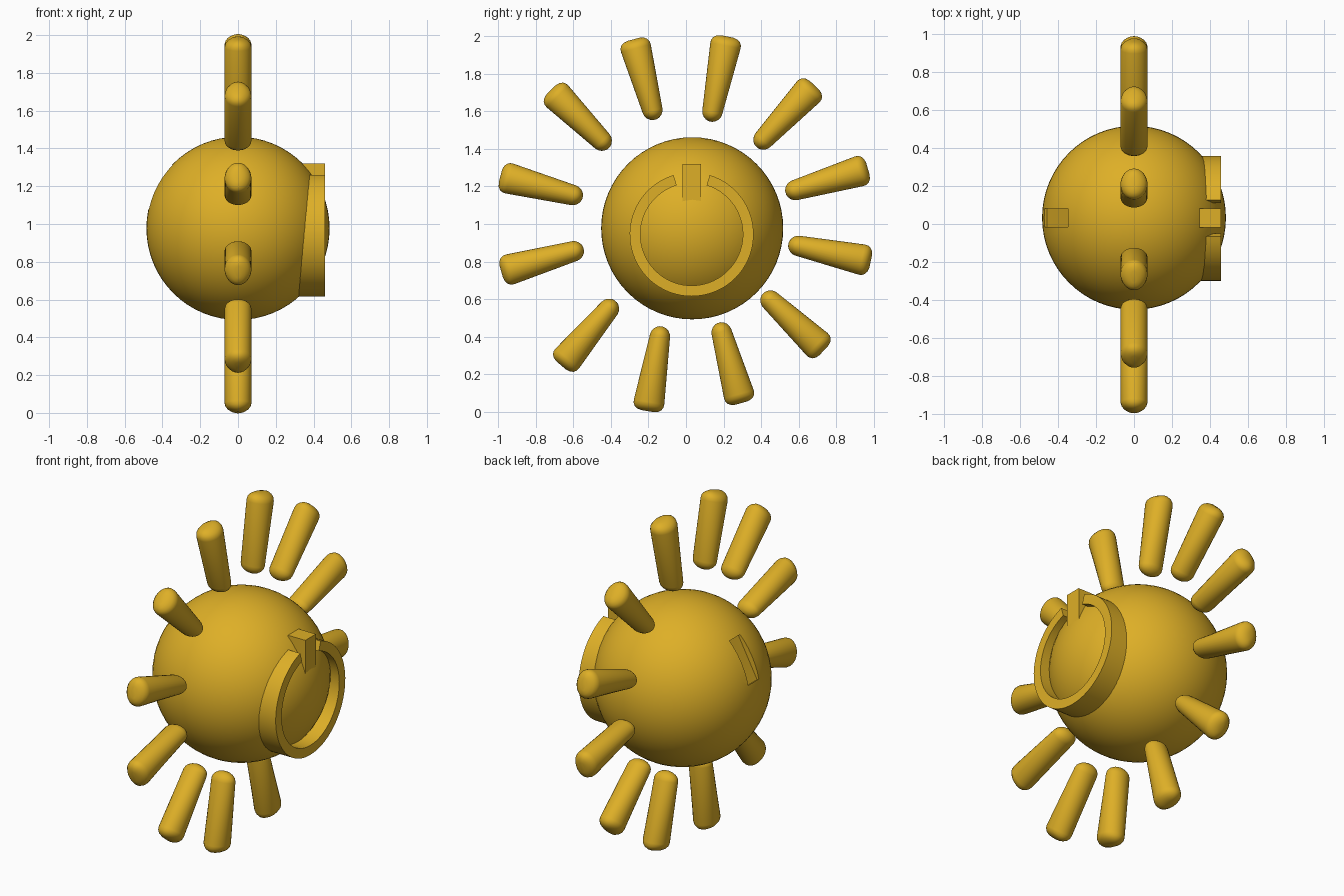
import bpy, bmesh, math
from mathutils import Vector, Matrix

if "Cube" in bpy.data.objects:
    bpy.data.objects.remove(bpy.data.objects["Cube"])

gold = bpy.data.materials.new("gold")
gold.diffuse_color = (0.73, 0.43, 0.02, 1)
gold.use_nodes = True
gold.node_tree.nodes["Principled BSDF"].inputs["Base Color"].default_value = gold.diffuse_color

C = Vector((0, 0.033, 0.977))   # ball centre
R = 0.485


def finish(name, bm, angle=35):
    bmesh.ops.recalc_face_normals(bm, faces=bm.faces)
    me = bpy.data.meshes.new(name)
    bm.to_mesh(me)
    bm.free()
    ob = bpy.data.objects.new(name, me)
    bpy.context.collection.objects.link(ob)
    me.materials.append(gold)
    activate(ob)
    bpy.ops.object.shade_smooth_by_angle(angle=math.radians(angle))
    return ob


def activate(ob):
    bpy.ops.object.select_all(action='DESELECT')
    ob.select_set(True)
    bpy.context.view_layer.objects.active = ob


def box(name, matrix):
    bm = bmesh.new()
    bmesh.ops.create_cube(bm, size=1, matrix=matrix)
    return finish(name, bm)


# Ball with a shallow groove on the -x side
bm = bmesh.new()
bmesh.ops.create_uvsphere(bm, u_segments=64, v_segments=32, radius=R,
                          matrix=Matrix.Translation(C))
ball = finish("ball", bm)
a = math.radians(28)
mid = C + 0.55 * Vector((-math.cos(a), 0, math.sin(a)))
cutter = box("groove_cutter", Matrix.Translation(mid) @ Matrix.Rotation(a, 4, 'Y')
             @ Matrix.Diagonal((0.2, 0.1, 0.265, 1)))
cutter.hide_render = True
mod = ball.modifiers.new("groove", 'BOOLEAN')
mod.operation, mod.object, mod.solver = 'DIFFERENCE', cutter, 'EXACT'
activate(ball)
bpy.ops.object.modifier_apply(modifier=mod.name)
bpy.data.objects.remove(cutter)
bpy.ops.object.shade_smooth_by_angle(angle=math.radians(35))

# Open ring on the +x side, with a gap at the top
bm = bmesh.new()
gap, n, sections = math.radians(17), 64, []
for i in range(n + 1):
    t = gap + (2 * math.pi - 2 * gap) * i / n
    sections.append([bm.verts.new((x, 0.03 + r * math.sin(t), 0.945 + r * math.cos(t)))
                     for x, r in ((0.26, 0.273), (0.46, 0.273), (0.46, 0.33), (0.26, 0.33))])
for s, e in zip(sections, sections[1:]):
    for k in range(4):
        bm.faces.new((s[k], s[(k + 1) % 4], e[(k + 1) % 4], e[k]))
bm.faces.new(sections[0])
bm.faces.new(sections[-1])
finish("open_ring", bm)

# Upright tab in the gap
box("gap_tab", Matrix.Translation((0.4025, 0.031, 1.21)) @ Matrix.Diagonal((0.115, 0.1, 0.22, 1)))

# Rays: inner and outer tip as (y, z)
rays = [((0.13, 1.545), (0.22, 2.0)), ((0.375, 1.41), (0.685, 1.74)),
        ((0.53, 1.165), (0.97, 1.295)), ((0.545, 0.895), (0.985, 0.80)),
        ((0.41, 0.63), (0.735, 0.325)), ((0.175, 0.475), (0.295, 0.045)),
        ((-0.13, 0.455), (-0.205, 0.002)), ((-0.375, 0.59), (-0.665, 0.245)),
        ((-0.545, 0.87), (-0.985, 0.745)), ((-0.55, 1.14), (-0.99, 1.255)),
        ((-0.41, 1.405), (-0.72, 1.715)), ((-0.165, 1.555), (-0.28, 1.985))]


def ray(name, inner, outer):
    p, q = Vector((0, *inner)), Vector((0, *outer))
    d = (q - p).normalized()
    side = d.cross(Vector((1, 0, 0)))
    length = (q - p).length
    cap = 0.05
    steps = [math.radians(v) for v in (12, 30, 50, 70, 90)]
    # stations: distance along, thickness scale, width scale
    st = [(cap * (1 - math.cos(v)), math.sin(v), math.sin(v)) for v in steps]
    st += [(length - cap * (1 - math.cos(v)), math.sin(v), math.sin(v) ** 0.6)
           for v in reversed(steps)]
    bm = bmesh.new()
    loops = []
    for t, sx, sw in st:
        w = 0.05 + 0.036 * t / length
        c = p + d * t
        loops.append([bm.verts.new(c + Vector((0.071 * sx * math.cos(u), 0, 0))
                                   + side * (w * sw * math.sin(u)))
                      for u in (2 * math.pi * k / 32 for k in range(32))])
    for s, e in zip(loops, loops[1:]):
        for k in range(32):
            bm.faces.new((s[k], s[(k + 1) % 32], e[(k + 1) % 32], e[k]))
    bm.faces.new(loops[0])
    bm.faces.new(loops[-1])
    finish(name, bm)


for i, (inner, outer) in enumerate(rays):
    ray(f"ray_{i + 1}", inner, outer)
